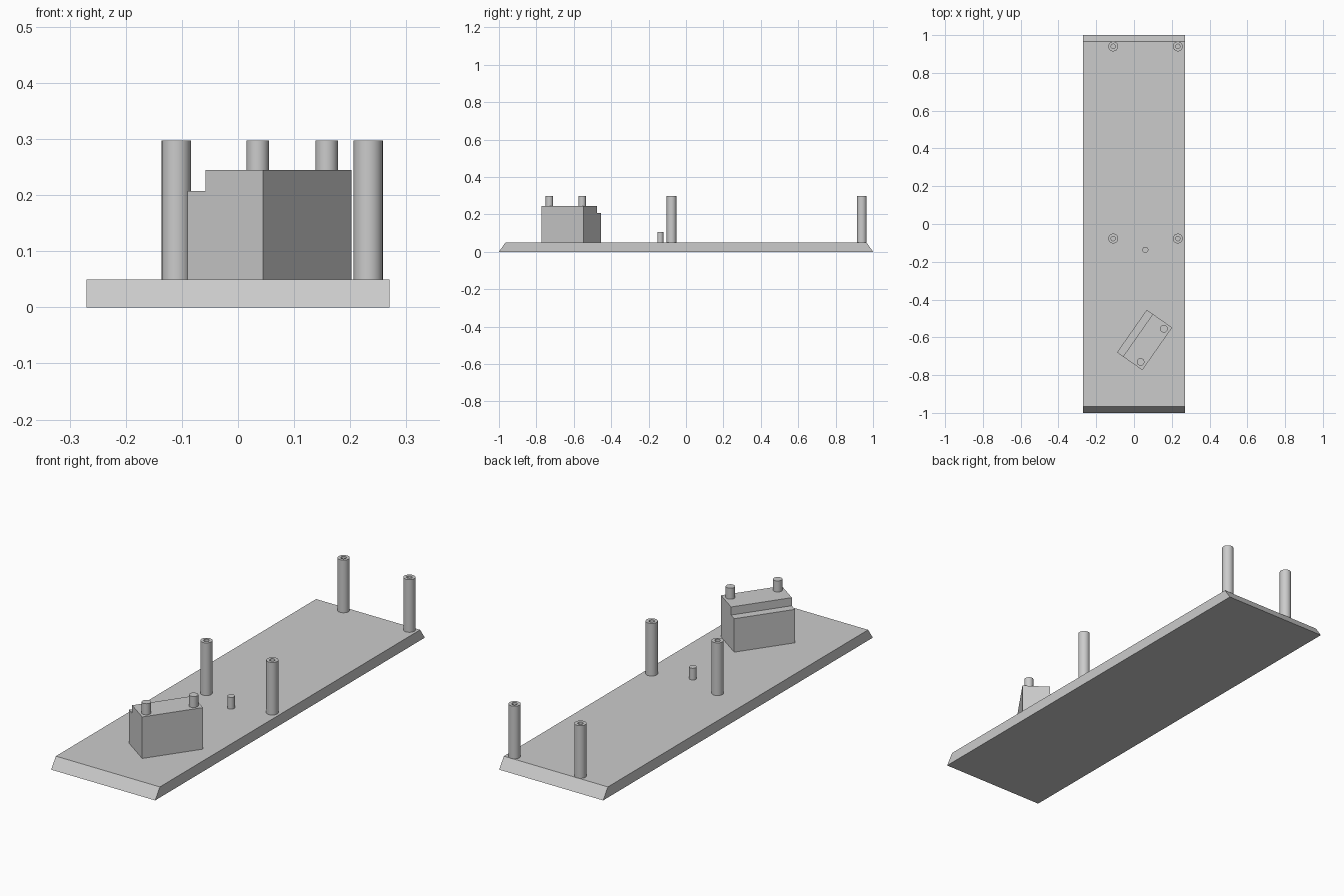
import bpy, bmesh, math

if "Cube" in bpy.data.objects:
    bpy.data.objects.remove(bpy.data.objects["Cube"])

grey = bpy.data.materials.new("plain_grey")
grey.diffuse_color = (0.6, 0.6, 0.6, 1)
grey.use_nodes = True
grey.node_tree.nodes["Principled BSDF"].inputs["Base Color"].default_value = grey.diffuse_color

PLATE_TOP = 0.05
POST_TOP = 0.297


def finish(name, bm, smooth=False):
    bmesh.ops.recalc_face_normals(bm, faces=bm.faces)
    mesh = bpy.data.meshes.new(name)
    bm.to_mesh(mesh)
    bm.free()
    mesh.materials.append(grey)
    if smooth:
        mesh.shade_smooth()
        mesh.set_sharp_from_angle(angle=math.radians(30))
    obj = bpy.data.objects.new(name, mesh)
    bpy.context.collection.objects.link(obj)
    return obj


def extrude_profile(name, profile, a0, a1, place):
    """Sweep a flat profile (u, z) from a0 to a1; place(a, u, z) gives a 3D point."""
    bm = bmesh.new()
    ends = [[bm.verts.new(place(a, u, z)) for u, z in profile] for a in (a0, a1)]
    bm.faces.new(ends[0])
    bm.faces.new(ends[1])
    n = len(profile)
    for i in range(n):
        j = (i + 1) % n
        bm.faces.new((ends[0][i], ends[0][j], ends[1][j], ends[1][i]))
    return finish(name, bm)


def tube(name, x, y, r, hole, z0, z1, sides=32):
    """Hollow post: a rectangular section revolved around a vertical axis."""
    bm = bmesh.new()
    section = [(r, z0), (r, z1), (hole, z1), (hole, z0)]
    rings = []
    for i in range(sides):
        a = 2 * math.pi * i / sides
        rings.append([bm.verts.new((x + q * math.cos(a), y + q * math.sin(a), z))
                      for q, z in section])
    for i in range(sides):
        p, q = rings[i], rings[(i + 1) % sides]
        for k in range(4):
            m = (k + 1) % 4
            bm.faces.new((p[k], q[k], q[m], p[m]))
    return finish(name, bm, True)


def pin(name, x, y, r, z0, z1):
    """Solid round pin."""
    bm = bmesh.new()
    bmesh.ops.create_cone(bm, cap_ends=True, segments=32, radius1=r, radius2=r, depth=z1 - z0)
    bmesh.ops.translate(bm, verts=bm.verts, vec=(x, y, (z0 + z1) / 2))
    return finish(name, bm, True)


# Base plate with bevelled ends
extrude_profile("base_plate",
                [(-1, 0), (1, 0), (0.965, PLATE_TOP), (-0.965, PLATE_TOP)],
                -0.27, 0.27, lambda a, u, z: (a, u, z))

# Four hollow posts
for row, y in (("front", -0.077), ("back", 0.94)):
    for side, x in (("left", -0.11), ("right", 0.232)):
        tube(f"{row}_{side}_post", x, y, 0.026, 0.012, PLATE_TOP, POST_TOP)

# Short locating pin
pin("short_pin", 0.06, -0.137, 0.016, PLATE_TOP, 0.105)

# Angled block with a step along its left side
ANGLE = math.radians(55)
CX, CY = 0.056, -0.614
c, s = math.cos(ANGLE), math.sin(ANGLE)
W, L = 0.082, 0.1375
extrude_profile("stepped_block",
                [(-W, PLATE_TOP), (W, PLATE_TOP), (W, 0.207),
                 (W - 0.039, 0.207), (W - 0.039, 0.245), (-W, 0.245)],
                -L, L, lambda a, u, z: (CX + a * c - u * s, CY + a * s + u * c, z))

# Pegs on top of the block
for label, x, y in (("front", 0.035, -0.73), ("back", 0.158, -0.555)):
    pin(f"{label}_block_peg", x, y, 0.02, 0.245, POST_TOP)
